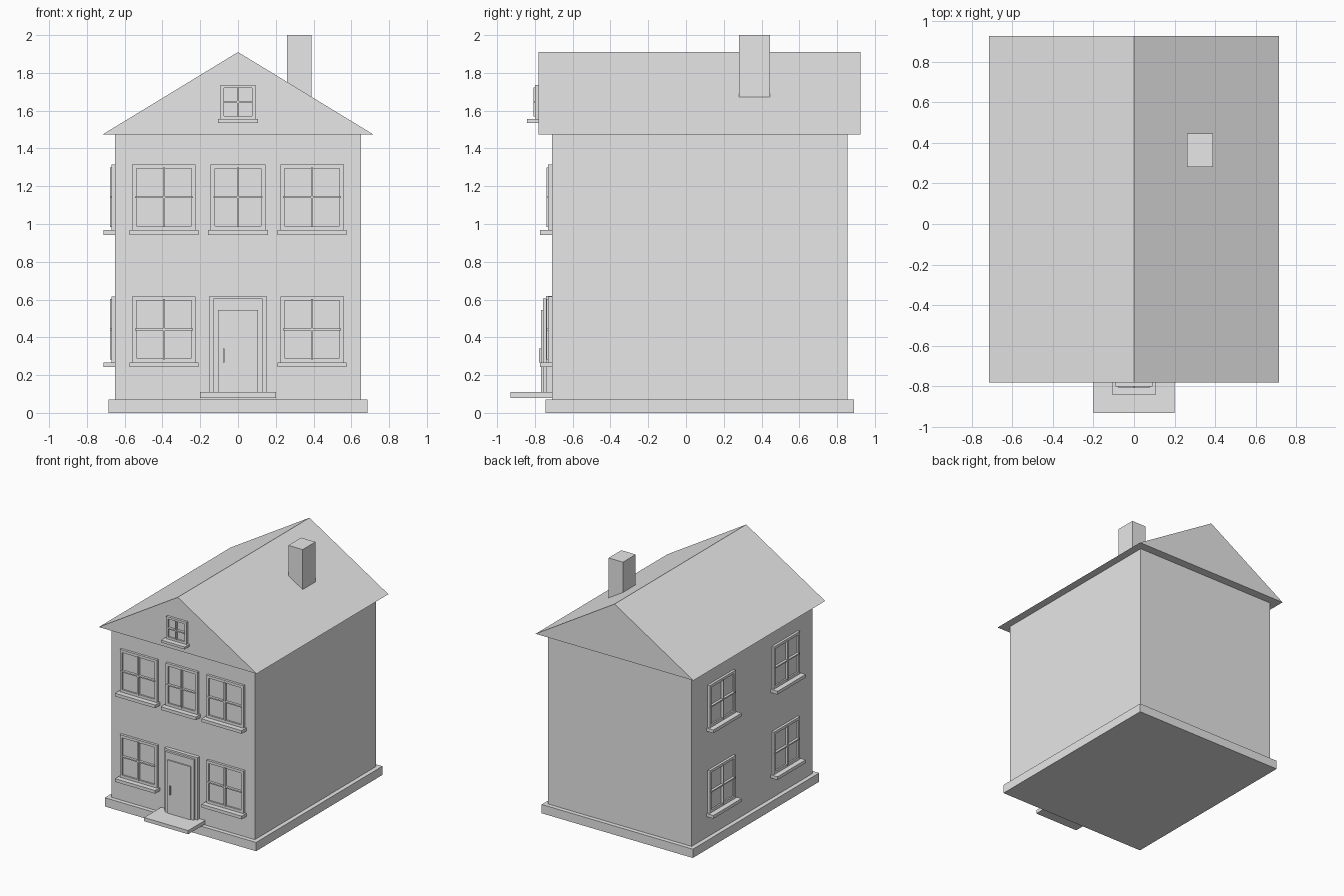
import bpy
import bmesh
from mathutils import Matrix, Vector

default_cube = bpy.data.objects.get("Cube")
if default_cube:
    bpy.data.objects.remove(default_cube, do_unlink=True)

# One plain colour for the whole house
grey = bpy.data.materials.new("light_grey")
grey.use_nodes = True
grey.diffuse_color = (0.8, 0.8, 0.8, 1)
grey.node_tree.nodes["Principled BSDF"].inputs["Base Color"].default_value = (0.8, 0.8, 0.8, 1)


def finish(name, bm):
    bmesh.ops.recalc_face_normals(bm, faces=bm.faces[:])
    mesh = bpy.data.meshes.new(name)
    bm.to_mesh(mesh)
    bm.free()
    mesh.materials.append(grey)
    obj = bpy.data.objects.new(name, mesh)
    bpy.context.scene.collection.objects.link(obj)


def add_box(bm, x, y, z):
    size = Vector((x[1] - x[0], y[1] - y[0], z[1] - z[0]))
    centre = Vector((sum(x), sum(y), sum(z))) / 2
    bmesh.ops.create_cube(bm, size=1, matrix=Matrix.Translation(centre) @ Matrix.Diagonal(size).to_4x4())


def box(name, x, y, z):
    bm = bmesh.new()
    add_box(bm, x, y, z)
    finish(name, bm)


# Plinth, walls, chimney
WALL_X, FRONT, BACK, EAVES = 0.65, -0.71, 0.855, 1.475
box("plinth", (-0.685, 0.685), (-0.745, 0.89), (0, 0.072))
box("walls", (-WALL_X, WALL_X), (FRONT, BACK), (0.072, EAVES))
box("chimney", (0.26, 0.39), (0.28, 0.445), (1.6, 2.0))

# Closed gable roof: a triangle pushed from front to back
GABLE, ROOF_BACK = -0.78, 0.925
bm = bmesh.new()
corners = [bm.verts.new((x, GABLE, z)) for x, z in ((-0.715, EAVES), (0.715, EAVES), (0, 1.91))]
gable = bm.faces.new(corners)
pushed = bmesh.ops.extrude_face_region(bm, geom=[gable], use_keep_orig=True)["geom"]
bmesh.ops.translate(bm, verts=[v for v in pushed if isinstance(v, bmesh.types.BMVert)],
                    vec=(0, ROOF_BACK - GABLE, 0))
finish("roof", bm)


# Window: frame, recessed pane, crossing glazing bars and a sill
def window(name, centre, width, bottom, top, wall, side=False, border=0.022, sill_drop=0.026):
    bm = bmesh.new()

    def part(u, depth, z):
        out = (wall - depth, wall + 0.01)
        if side:
            add_box(bm, out, u, z)
        else:
            add_box(bm, u, out, z)

    left, right = centre - width / 2, centre + width / 2
    middle = (bottom + top) / 2
    bar, lap = 0.005, 0.015
    for u in ((left, left + border), (right - border, right)):
        part(u, 0.02, (bottom, top))
    for z in ((bottom, bottom + border), (top - border, top)):
        part((left + border, right - border), 0.02, z)
    part((left + border, right - border), 0.008, (bottom + border, top - border))
    part((centre - bar, centre + bar), 0.028, (bottom + lap, top - lap))
    part((left + lap, right - lap), 0.028, (middle - bar, middle + bar))
    part((left - 0.014, right + 0.014), 0.062, (bottom - sill_drop, bottom))
    finish(name, bm)


for floor, bottom, top in (("ground", 0.268, 0.617), ("upper", 0.968, 1.315)):
    for hand, sign in (("left", 1), ("right", -1)):
        window(f"{floor}_front_window_{hand}", sign * 0.392, 0.336, bottom, top, FRONT)
    for place, y in (("back", 0.48), ("front", -0.35)):
        window(f"{floor}_side_window_{place}", y, 0.336, bottom, top, -WALL_X, side=True)
window("upper_front_window_middle", 0, 0.29, 0.968, 1.315, FRONT)
window("attic_window", 0, 0.184, 1.555, 1.737, GABLE, border=0.018, sill_drop=0.02)

# Doorway and doorstep
box("doorstep", (-0.2, 0.2), (-0.93, FRONT), (0.08, 0.11))
box("door_frame", (-0.15, 0.15), (-0.74, FRONT), (0.11, 0.62))
box("door", (-0.13, 0.13), (-0.758, FRONT), (0.11, 0.605))
box("door_panel", (-0.105, 0.105), (-0.767, FRONT), (0.11, 0.545))
box("door_handle", (-0.08, -0.072), (-0.778, -0.76), (0.268, 0.342))
